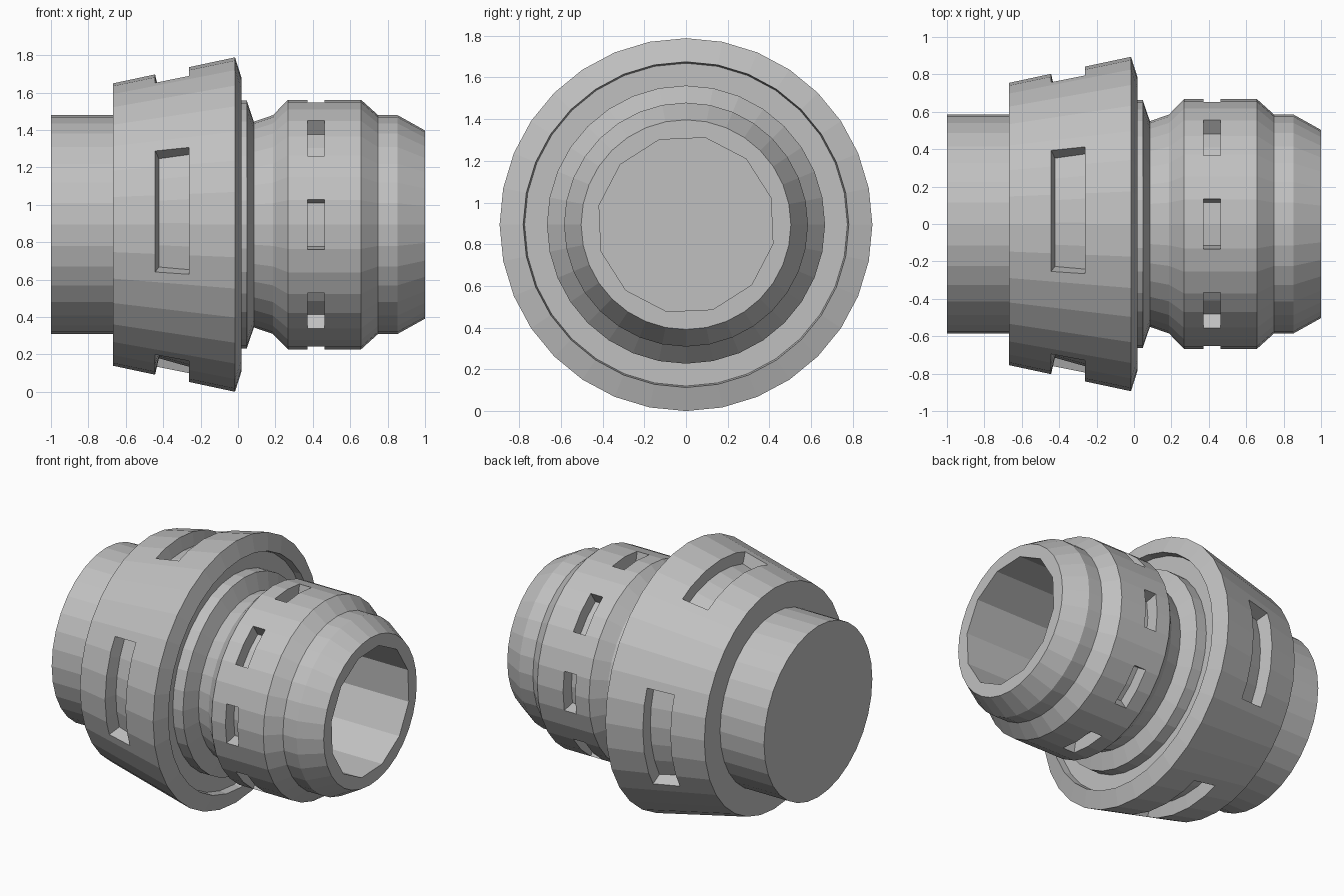
import bpy
import bmesh
from math import cos, sin, radians

cube = bpy.data.objects.get("Cube")
if cube:
    bpy.data.objects.remove(cube, do_unlink=True)

AXIS_Z = 0.894
SIDES = 32

grey = bpy.data.materials.new("machined_grey")
grey.use_nodes = True
colour = (0.53, 0.53, 0.53, 1)
grey.diffuse_color = colour
grey.node_tree.nodes["Principled BSDF"].inputs["Base Color"].default_value = colour


def revolve(name, profile, start=0, sweep=360, steps=SIDES, ring=False):
    """Turn (x, radius) points about the long axis.
    ring closes the profile on itself; a partial sweep gets flat end walls."""
    bm = bmesh.new()
    full = sweep == 360
    columns = []
    for i in range(steps if full else steps + 1):
        a = radians(start + sweep * i / steps)
        columns.append([bm.verts.new((x, r * cos(a), AXIS_Z + r * sin(a)))
                        for x, r in profile])
    n = len(profile)
    for i in range(steps):
        a, b = columns[i], columns[(i + 1) % len(columns)]
        for j in range(n if ring else n - 1):
            k = (j + 1) % n
            bm.faces.new((a[j], a[k], b[k], b[j]))
    if not full:
        bm.faces.new(columns[0])
        bm.faces.new(columns[-1])
    elif not ring:
        bm.faces.new([c[0] for c in columns])
        bm.faces.new([c[-1] for c in columns])
    bmesh.ops.recalc_face_normals(bm, faces=bm.faces)
    mesh = bpy.data.meshes.new(name)
    bm.to_mesh(mesh)
    bm.free()
    mesh.materials.append(grey)
    obj = bpy.data.objects.new(name, mesh)
    bpy.context.collection.objects.link(obj)
    return obj


def cut(target, cutters):
    """Subtract the cutters, then bake the result and remove them."""
    for c in cutters:
        c.hide_render = True
        mod = target.modifiers.new("cut", "BOOLEAN")
        mod.operation = "DIFFERENCE"
        mod.solver = "EXACT"
        mod.object = c
    bpy.context.view_layer.update()
    graph = bpy.context.evaluated_depsgraph_get()
    mesh = bpy.data.meshes.new_from_object(target.evaluated_get(graph))
    target.modifiers.clear()
    target.data = mesh
    for c in cutters:
        bpy.data.objects.remove(c, do_unlink=True)


# Main body: shank, thrust ring, neck, nut and nose
body = revolve("spindle_body", [
    (-1, 0.585), (-0.04, 0.585), (-0.04, 0.662), (0.047, 0.662),
    (0.085, 0.55), (0.187, 0.585), (0.267, 0.667), (0.658, 0.667),
    (0.749, 0.585), (0.853, 0.585), (1, 0.503)])

# Twelve-sided socket and eight wrench slots
tools = [revolve("socket_cutter", [(-0.3, 0.427), (1.2, 0.427)], start=17.5, steps=12)]
for i in range(8):
    tools.append(revolve("nut_slot_cutter",
                         [(0.372, 0.577), (0.463, 0.577), (0.463, 0.8), (0.372, 0.8)],
                         start=45 * i - 11.6, sweep=23.2, steps=2, ring=True))
cut(body, tools)

# Tapered collar with a shallow recess in its face
collar = revolve("tapered_collar", [
    (-0.667, 0.55), (-0.667, 0.755), (-0.016, 0.894), (0.02, 0.781),
    (-0.03, 0.774), (-0.03, 0.55)], ring=True)

# Four long slots following the taper
cut(collar, [revolve("collar_slot_cutter",
                     [(-0.423, 0.715), (-0.262, 0.76), (-0.262, 1.0), (-0.489, 1.0)],
                     start=90 * i - 29.5, sweep=48, steps=5, ring=True)
             for i in range(4)])
